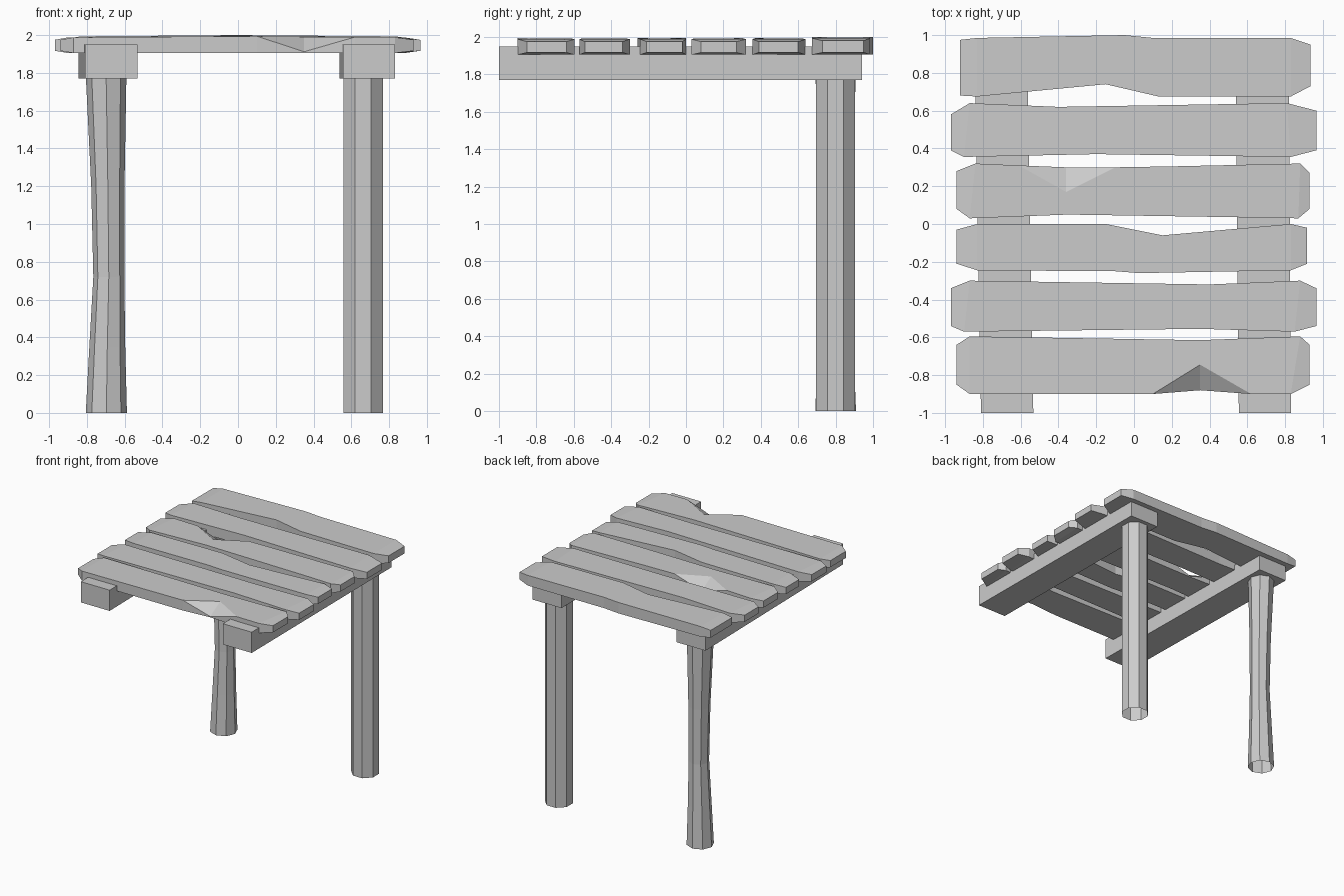
import bpy, math

if "Cube" in bpy.data.objects:
    bpy.data.objects.remove(bpy.data.objects["Cube"])


def make(name, verts, faces):
    me = bpy.data.meshes.new(name)
    me.from_pydata(verts, [], faces)
    me.update()
    ob = bpy.data.objects.new(name, me)
    bpy.context.collection.objects.link(ob)
    return ob


# Plank: straight body ngon between two uneven edges, plus tapered end facets.
# left / right = (x, y front, y back); chip = (edge, point index, apex, low z)
def plank(name, left, right, front, back, chip=None, top=1.987, bottom=1.905):
    loop = front + back[::-1]
    n, f = len(loop), len(front)
    verts = [(x, y, bottom) for x, y in loop]
    verts += [(x, y, top + 0.008 * (1 - abs(x))) for x, y in loop]
    surface = list(range(n, 2 * n))
    faces = [list(range(n))[::-1]]
    if chip:
        edge, i, apex, low = chip
        k = i if edge == "front" else n - 1 - i
        x, y, _ = verts[n + k]
        verts[n + k] = (x, y, low)
        verts.append((*apex, top + 0.004))
        a = len(verts) - 1
        surface[k] = a
        faces += [[n + k - 1, n + k, a], [n + k, n + k + 1, a]]
    faces.append(surface)
    for i in range(n):
        j = (i + 1) % n
        if i not in (f - 1, n - 1):
            faces.append([i, j, n + j, n + i])
    # tapered ends
    for (x, y0, y1), a, b in ((right, f - 1, f), (left, n - 1, 0)):
        if a == n - 1:
            y0, y1 = y1, y0
        e = len(verts)
        verts += [(x, y0, bottom + 0.012), (x, y1, bottom + 0.012),
                  (x, y1, top - 0.012), (x, y0, top - 0.012)]
        ring = [a, b, n + b, n + a]
        faces.append([e, e + 1, e + 2, e + 3])
        for i in range(4):
            j = (i + 1) % 4
            faces.append([ring[i], ring[j], e + j, e + i])
    return make(name, verts, faces)


plank("plank_1", (-.94, -.85, -.64), (.93, -.85, -.64),
      [(-.87, -.90), (.10, -.90), (.35, -.88), (.62, -.90), (.83, -.90)],
      [(-.87, -.595), (.35, -.615), (.88, -.595)],
      chip=("front", 2, (.35, -.745), 1.912))
plank("plank_2", (-.97, -.54, -.34), (.965, -.54, -.34),
      [(-.90, -.57), (.35, -.555), (.85, -.57)],
      [(-.87, -.30), (.40, -.32), (.88, -.30)])
plank("plank_3", (-.94, -.21, -.03), (.917, -.21, -.02),
      [(-.83, -.245), (-.10, -.25), (.03, -.26), (.83, -.245)],
      [(-.83, 0), (-.15, 0), (.15, -.06), (.83, 0)])
plank("plank_4", (-.94, .08, .28), (.93, .08, .27),
      [(-.87, .03), (-.35, .05), (.60, .035), (.87, .03)],
      [(-.84, .32), (-.61, .31), (-.36, .30), (-.10, .30), (.20, .305), (.88, .32)],
      chip=("back", 2, (-.36, .17), 1.912))
plank("plank_5", (-.97, .39, .58), (.965, .39, .60),
      [(-.90, .355), (-.20, .37), (.83, .355)],
      [(-.87, .64), (-.40, .62), (.81, .64)])
plank("plank_6", (-.92, .68, .975), (.935, .73, .95),
      [(-.83, .675), (-.57, .70), (-.15, .74), (.13, .675), (.83, .675)],
      [(-.83, .985), (-.05, 1.0), (.10, .985), (.83, .985)], top=1.992)


# Beams, slightly skewed under the planks
def beam(name, x_front, x_back):
    verts = [(x, y, z) for z in (1.77, 1.95)
             for x, y in ((x_front, -1), (x_front + .277, -1),
                          (x_back + .28, .94), (x_back, .94))]
    make(name, verts, [(3, 2, 1, 0), (4, 5, 6, 7)] +
         [(i, (i + 1) % 4, (i + 1) % 4 + 4, i + 4) for i in range(4)])


beam("left_beam", -.81, -.845)
beam("right_beam", .555, .538)


# Eight-sided open legs; rings = (z, centre x, radius)
def leg(name, rings, phase, y=.80):
    verts, faces = [], []
    for z, cx, r in rings:
        for i in range(8):
            a = phase + i * math.pi / 4
            verts.append((cx + r * math.cos(a), y + r * math.sin(a), z))
    for k in range(len(rings) - 1):
        for i in range(8):
            j = (i + 1) % 8
            faces.append((k * 8 + i, k * 8 + j, k * 8 + 8 + j, k * 8 + 8 + i))
    make(name, verts, faces)


leg("right_back_leg", [(0, .662, .113), (1.77, .662, .113)], math.pi / 8)
leg("left_back_leg", [(0, -.697, .109), (.35, -.692, .095), (.72, -.684, .082),
                      (1.2, -.689, .088), (1.77, -.698, .107)], 0)
